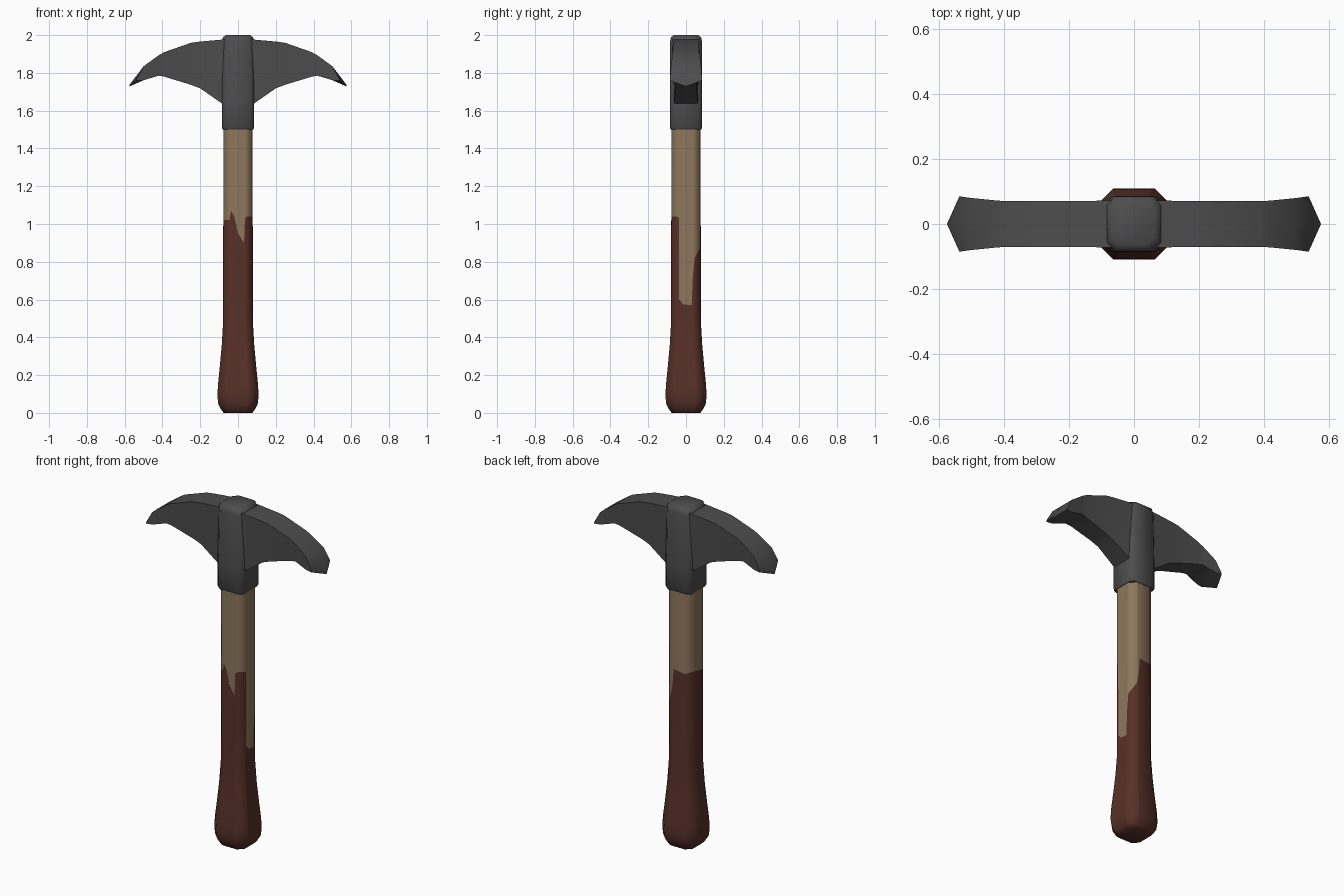
import bpy, bmesh, math

if "Cube" in bpy.data.objects:
    bpy.data.objects.remove(bpy.data.objects["Cube"])


def material(name, rgb):
    m = bpy.data.materials.new(name)
    m.diffuse_color = (*rgb, 1)
    m.use_nodes = True
    m.node_tree.nodes["Principled BSDF"].inputs["Base Color"].default_value = m.diffuse_color
    return m


STEEL = material("dark steel", (0.075, 0.075, 0.075))
WOOD = material("bare wood", (0.27, 0.185, 0.11))
PAINT = material("dark red paint", (0.095, 0.030, 0.021))


def loft(name, rings, mats, angle, rule=None):
    """Skin closed rings of equal length, cap both ends; rule gives material per band."""
    bm = bmesh.new()
    vs = [[bm.verts.new(p) for p in r] for r in rings]
    n = len(rings[0])
    for i in range(len(rings) - 1):
        for j in range(n):
            k = (j + 1) % n
            f = bm.faces.new((vs[i][j], vs[i][k], vs[i + 1][k], vs[i + 1][j]))
            f.material_index = rule(i) if rule else 0
    bm.faces.new(vs[0][::-1])
    last = bm.faces.new(vs[-1])
    last.material_index = rule(len(rings) - 2) if rule else 0
    bmesh.ops.remove_doubles(bm, verts=bm.verts, dist=1e-5)
    bmesh.ops.recalc_face_normals(bm, faces=bm.faces)
    me = bpy.data.meshes.new(name)
    bm.to_mesh(me)
    bm.free()
    ob = bpy.data.objects.new(name, me)
    bpy.context.collection.objects.link(ob)
    for m in mats:
        me.materials.append(m)
    bpy.ops.object.select_all(action='DESELECT')
    bpy.context.view_layer.objects.active = ob
    ob.select_set(True)
    bpy.ops.object.shade_smooth_by_angle(angle=math.radians(angle))
    return ob


# Handle: chamfered square columns, each with the height of its ragged paint edge
R, F = 0.078, 0.046
columns = [(-F, -R, 1.02), (-0.037, -R, 1.07), (-0.02, -R, 1.04), (0.0, -R, 0.95),
           (0.032, -R, 0.90), (0.037, -R, 1.03), (F, -R, 1.04),
           (R, -F, 1.04), (R, -0.038, 1.03), (R, -0.036, 0.60), (R, -0.015, 0.575),
           (R, 0.03, 0.57), (R, 0.036, 0.72), (R, F, 0.82),
           (F, R, 0.88), (0.035, R, 0.93), (0.025, R, 1.04),
           (-F, R, 1.03), (-R, F, 1.04), (-R, -F, 1.02)]


def handle_ring(z, half):
    return [(x * half / R, y * half / R, z) for x, y, _ in columns]


handle_rings = [handle_ring(z, h) for z, h in
                [(0, 0.075), (0.012, 0.086), (0.045, 0.104), (0.09, 0.109), (0.15, 0.106),
                 (0.25, 0.096), (0.36, 0.086), (0.48, 0.079)]]
paint_line = len(handle_rings)
handle_rings += [list(columns), handle_ring(1.53, R)]
loft("handle", handle_rings, [PAINT, WOOD], 50, lambda i: 0 if i < paint_line else 1)


# Collar: chamfered square sleeve with a domed top
def collar_ring(z, h, c):
    f = h - c
    return [(-f, -h, z), (f, -h, z), (h, -f, z), (h, f, z),
            (f, h, z), (-f, h, z), (-h, f, z), (-h, -f, z)]


loft("collar", [collar_ring(*r) for r in
                [(1.5, 0.080, 0.02), (1.512, 0.086, 0.02), (1.65, 0.086, 0.02),
                 (1.965, 0.085, 0.025), (1.988, 0.080, 0.025), (2.0, 0.064, 0.025)]],
     [STEEL], 50)

# Pick blades: x, top z, bottom z, half thickness at top and bottom
sections = [(0.0, 1.978, 1.58, 0.074, 0.070), (0.085, 1.976, 1.638, 0.072, 0.062),
            (0.2, 1.966, 1.718, 0.070, 0.057), (0.25, 1.959, 1.737, 0.070, 0.057),
            (0.39, 1.910, 1.780, 0.070, 0.062), (0.42, 1.893, 1.785, 0.072, 0.066),
            (0.5, 1.835, 1.761, 0.080, 0.079)]


def blade_ring(side, x, top, bottom, ht, hb):
    x *= side
    return [(x, -hb, bottom), (x, 0, bottom), (x, hb, bottom),
            (x, ht, top), (x, 0, top), (x, -ht, top)]


def tip_ring(side):
    a, m, b = (0.537 * side, -0.085, 1.768), (0.575 * side, 0, 1.736), (0.537 * side, 0.085, 1.768)
    lower = [(p[0], p[1], p[2] - 0.008) for p in (a, m, b)]
    return lower + [b, m, a]


for side, label in ((1, "right_blade"), (-1, "left_blade")):
    loft(label, [blade_ring(side, *s) for s in sections] + [tip_ring(side)], [STEEL], 40)
